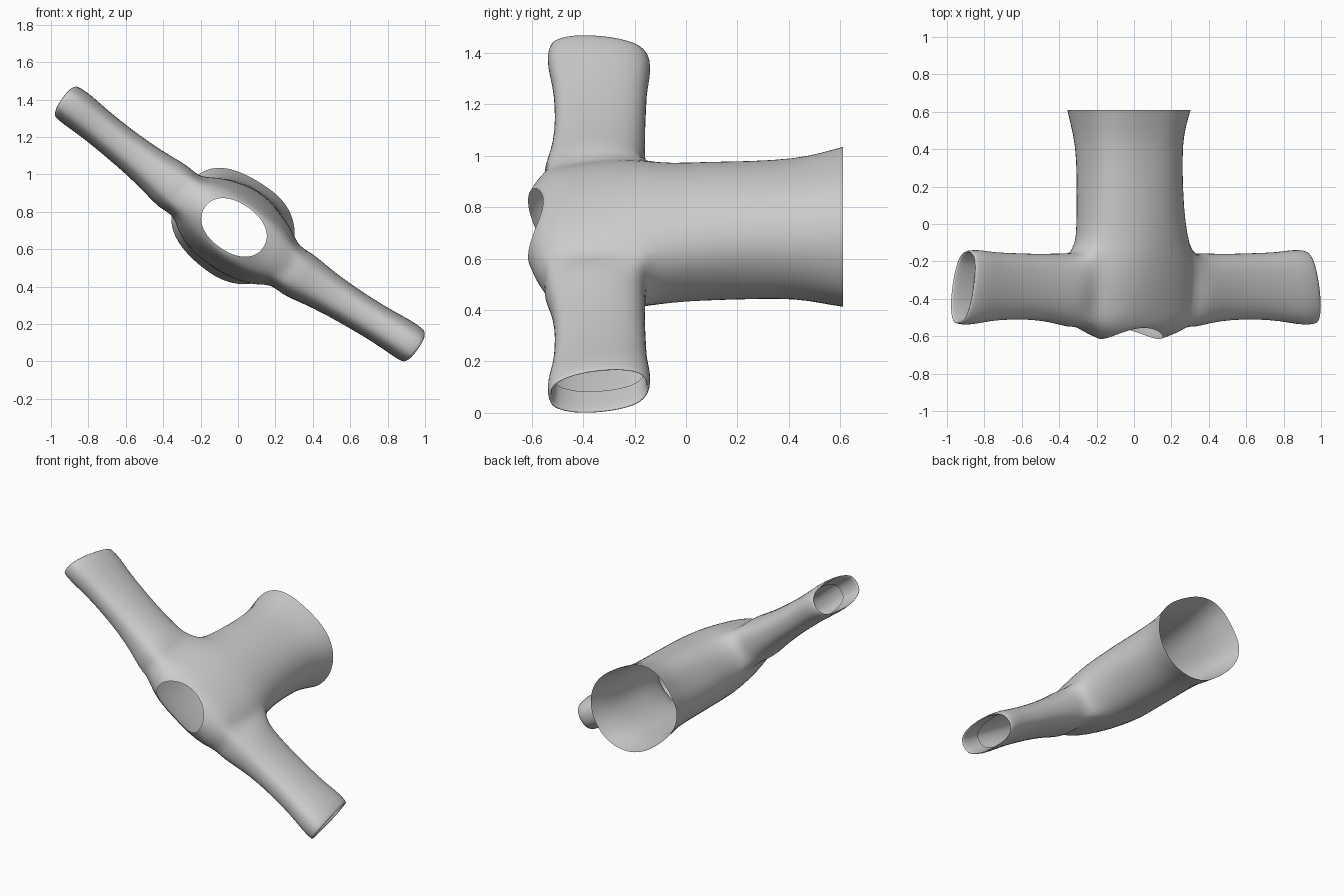
import bpy, bmesh, math
from mathutils import Vector

if "Cube" in bpy.data.objects:
    bpy.data.objects.remove(bpy.data.objects["Cube"])

# Shirt frame: u runs along the sleeves, v is the chest normal, y is shirt length
TILT = math.atan2(1.295, 1.84)
U = Vector((math.cos(TILT), 0, -math.sin(TILT)))
V = Vector((math.sin(TILT), 0, math.cos(TILT)))
CENTRE = Vector((0.01, 0, 0.735))
N = 32


def place(u, y, v):
    return CENTRE + U * u + V * v + Vector((0, y, 0))


def squircle(t, p):
    c, s = math.cos(t), math.sin(t)
    r = (abs(c) ** p + abs(s) ** p) ** (-1 / p)
    return c * r, s * r


# Body stations: y, half width, half depth, u shift, v shift, extra y at the sides
BODY = [
    (0.61, 0.335, 0.275, -0.020, -0.03, 0),
    (0.53, 0.312, 0.262, -0.020, -0.035, 0),
    (0.43, 0.290, 0.242, -0.018, -0.035, 0),
    (0.25, 0.286, 0.238, -0.012, -0.037, 0),
    (0.08, 0.294, 0.236, -0.01, -0.038, 0),
    (-0.06, 0.314, 0.235, 0, -0.04, 0),
    (-0.15, 0.348, 0.232, 0, -0.042, 0),
    (-0.22, 0.368, 0.226, 0, -0.042, 0),
    (-0.29, 0.374, 0.217, 0, -0.042, 0),
    (-0.36, 0.374, 0.205, 0, -0.042, 0),
    (-0.43, 0.370, 0.190, 0, -0.042, -0.01),
    (-0.49, 0.355, 0.173, 0, -0.04, -0.055),
    (-0.53, 0.295, 0.156, 0, -0.038, -0.048),
    (-0.55, 0.235, 0.143, -0.01, -0.035, -0.05),
    (-0.555, 0.190, 0.131, -0.015, -0.033, -0.06),
]
ARM_ROWS = range(6, 11)

# Sleeve stations: u, y centre, half y, half v, v centre (last two fold inside)
SLEEVE = [
    (0.40, -0.355, 0.200, 0.140, -0.042),
    (0.50, -0.343, 0.186, 0.122, -0.036),
    (0.65, -0.335, 0.176, 0.106, -0.027),
    (0.80, -0.332, 0.178, 0.101, -0.018),
    (0.94, -0.335, 0.184, 0.100, -0.008),
    (1.05, -0.338, 0.202, 0.107, 0),
    (1.12, -0.338, 0.200, 0.106, 0),
    (1.142, -0.338, 0.190, 0.098, 0),
    (1.10, -0.338, 0.183, 0.091, 0),
    (1.00, -0.336, 0.178, 0.089, -0.003),
]

bm = bmesh.new()

# Torso tube, from the open hem to the open neckline
rings = []
for y, a, b, du, dv, side in BODY:
    ring = []
    for k in range(N):
        t = 2 * math.pi * k / N
        c, s = squircle(t, 2.4 if y > 0 else 2.2)
        fold = 1 + (0.012 * math.sin(5 * t + 3 * y) if y > -0.5 else 0)
        ring.append(bm.verts.new(place(a * c * fold + du, y + side * c * c, b * s * fold + dv)))
    rings.append(ring)

# Skin the torso, leaving an armhole on each side
holes = {1: {(k % N) for k in range(-3, 3)}, -1: {(k % N) for k in range(13, 19)}}
for i in range(len(rings) - 1):
    for k in range(N):
        if i in ARM_ROWS and any(k in h for h in holes.values()):
            continue
        k2 = (k + 1) % N
        bm.faces.new((rings[i][k], rings[i][k2], rings[i + 1][k2], rings[i + 1][k]))

# Sleeves grown out of the armholes
for sign in (1, -1):
    edges = []
    for e in bm.edges:
        if len(e.link_faces) != 1:
            continue
        m = (e.verts[0].co + e.verts[1].co) / 2 - CENTRE
        if m.dot(U) * sign > 0.22 and -0.56 < m.y < -0.12:
            edges.append(e)
    cy, ry, rv, cv = -0.34, 0.19, 0.13, -0.042
    for u, cy2, ry2, rv2, cv2 in SLEEVE:
        geom = bmesh.ops.extrude_edge_only(bm, edges=edges)["geom"]
        edges = [g for g in geom if isinstance(g, bmesh.types.BMEdge)]
        for vert in [g for g in geom if isinstance(g, bmesh.types.BMVert)]:
            d = vert.co - CENTRE
            t = math.atan2((d.dot(V) - cv) / rv, (d.y - cy) / ry)
            c, s = squircle(t, 2.5)
            slant = -0.03 * c * max(0, (u - 0.6) / 0.5)
            vert.co = place(sign * (u + slant), cy2 + ry2 * c, rv2 * s + cv2)
        cy, ry, rv, cv = cy2, ry2, rv2, cv2

bmesh.ops.recalc_face_normals(bm, faces=bm.faces)
mesh = bpy.data.meshes.new("shirt")
bm.to_mesh(mesh)
bm.free()
mesh.polygons.foreach_set("use_smooth", [True] * len(mesh.polygons))
shirt = bpy.data.objects.new("shirt", mesh)
bpy.context.collection.objects.link(shirt)

# Soft cloth surface
sub = shirt.modifiers.new("soften", "SUBSURF")
sub.levels = sub.render_levels = 1
